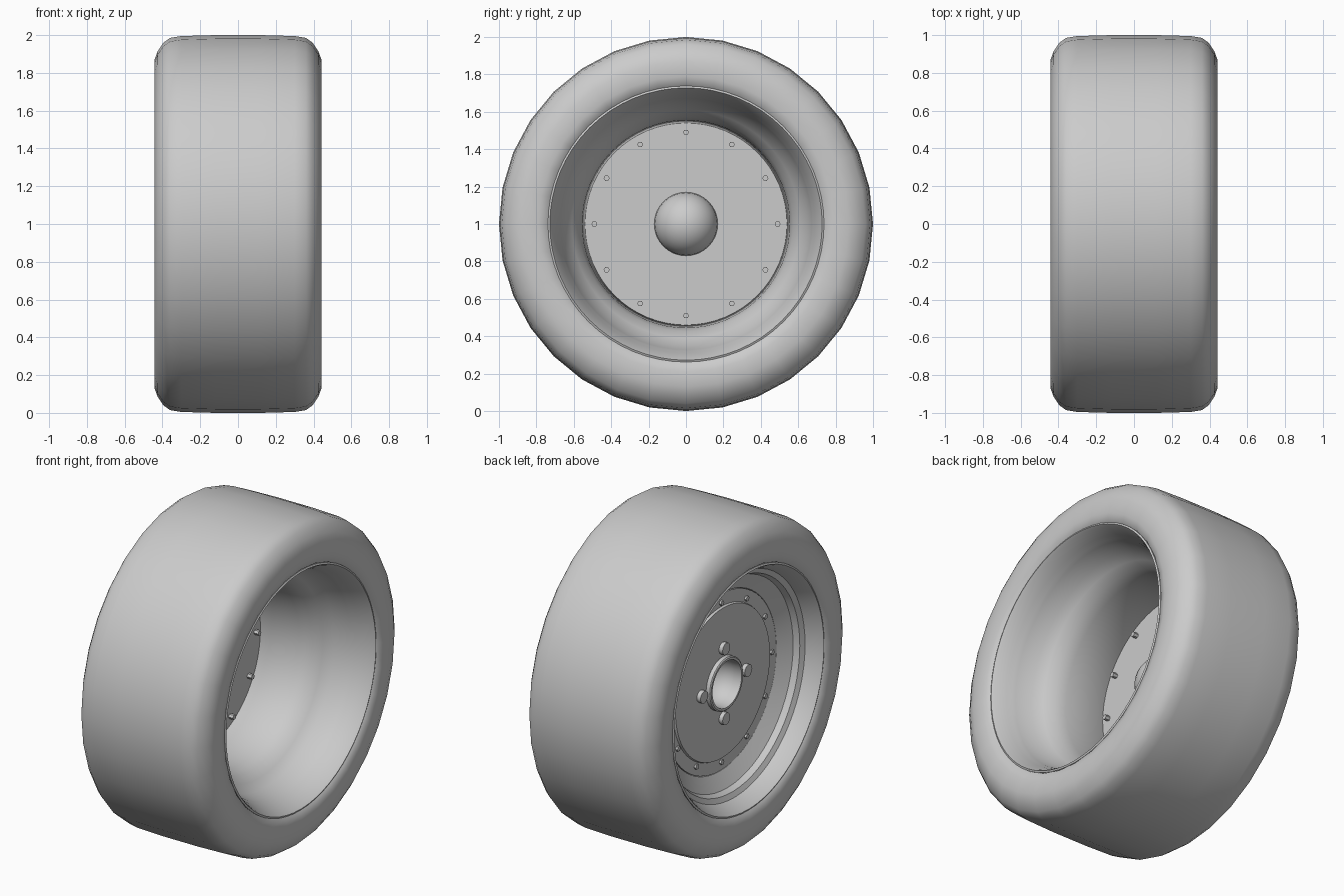
import bpy, bmesh, math
from mathutils import Matrix, Vector

if "Cube" in bpy.data.objects:
    bpy.data.objects.remove(bpy.data.objects["Cube"])

CZ = 1.0  # wheel axis height


def finish(name, bm, angle=35):
    bmesh.ops.recalc_face_normals(bm, faces=bm.faces)
    me = bpy.data.meshes.new(name)
    bm.to_mesh(me)
    bm.free()
    ob = bpy.data.objects.new(name, me)
    bpy.context.collection.objects.link(ob)
    ob.location.z = CZ
    bpy.ops.object.select_all(action='DESELECT')
    ob.select_set(True)
    bpy.context.view_layer.objects.active = ob
    bpy.ops.object.shade_smooth_by_angle(angle=math.radians(angle))
    return ob


def lathe(name, profile, seg, closed=False, angle=35):
    """Revolve (x, radius) points about the x axis."""
    bm = bmesh.new()
    rings = []
    for x, r in profile:
        rings.append([bm.verts.new((x, r * math.sin(2 * math.pi * i / seg),
                                    r * math.cos(2 * math.pi * i / seg))) for i in range(seg)])
    pairs = list(zip(rings, rings[1:]))
    if closed:
        pairs.append((rings[-1], rings[0]))
    for a, b in pairs:
        for i in range(seg):
            j = (i + 1) % seg
            bm.faces.new((a[i], a[j], b[j], b[i]))
    bmesh.ops.remove_doubles(bm, verts=bm.verts, dist=1e-5)
    return finish(name, bm, angle)


def studs(name, count, circle, radius, x0, x1, seg):
    """Ring of small cylinders parallel to the x axis."""
    bm = bmesh.new()
    for i in range(count):
        a = 2 * math.pi * i / count
        pos = Vector(((x0 + x1) / 2, circle * math.sin(a), circle * math.cos(a)))
        bmesh.ops.create_cone(bm, cap_ends=True, segments=seg, radius1=radius, radius2=radius,
                              depth=abs(x1 - x0),
                              matrix=Matrix.Translation(pos) @ Matrix.Rotation(math.pi / 2, 4, 'Y'))
    return finish(name, bm)


# Tyre: mirrored half profile from bead to crown
half = [(.36, .70), (.40, .725), (.428, .745), (.44, .79), (.442, .87),
        (.425, .915), (.395, .96), (.36, .985), (.30, .995), (.12, 1.0)]
lathe("tire", half + [(-x, r) for x, r in reversed(half)], 32, angle=60)

# Rim barrel with lips and steps, deep on the right and shallow on the left
barrel = [(.38, .735), (.425, .738), (.43, .728), (.415, .718), (.35, .69), (.32, .68),
          (.30, .672), (.20, .65), (.15, .61), (.10, .573), (.03, .555), (-.225, .54),
          (-.235, .545), (-.265, .60), (-.285, .635), (-.32, .65), (-.335, .68),
          (-.36, .69), (-.415, .718), (-.43, .728), (-.425, .738), (-.38, .735)]
lathe("rim_barrel", barrel, 64, angle=30)

# Centre plate, raised on the inboard side, with an open bore
plate = [(-.225, .16), (-.225, .541), (-.237, .541), (-.237, .465), (-.25, .46), (-.25, .16)]
lathe("center_plate", plate, 64, closed=True)

# Hollow hub dome on the outboard side
R = .17
outer = [(-.225 + R * math.sin(k * math.pi / 16), R * math.cos(k * math.pi / 16)) for k in range(9)]
inner = [(-.225 + .14 * math.sin(k * math.pi / 16), .14 * math.cos(k * math.pi / 16)) for k in range(8, -1, -1)]
lathe("hub_dome", outer, 32)
lathe("hub_inside", inner, 32)

# Hub collar on the inboard side
lathe("hub_collar", [(-.225, .162), (-.275, .162), (-.28, .155), (-.28, .142), (-.225, .14)], 32)

# Perimeter bolts and inboard lug nuts
studs("rim_bolts", 12, .49, .016, -.25, -.195, 6)
studs("lug_nuts", 4, .215, .037, -.24, -.275, 12)
